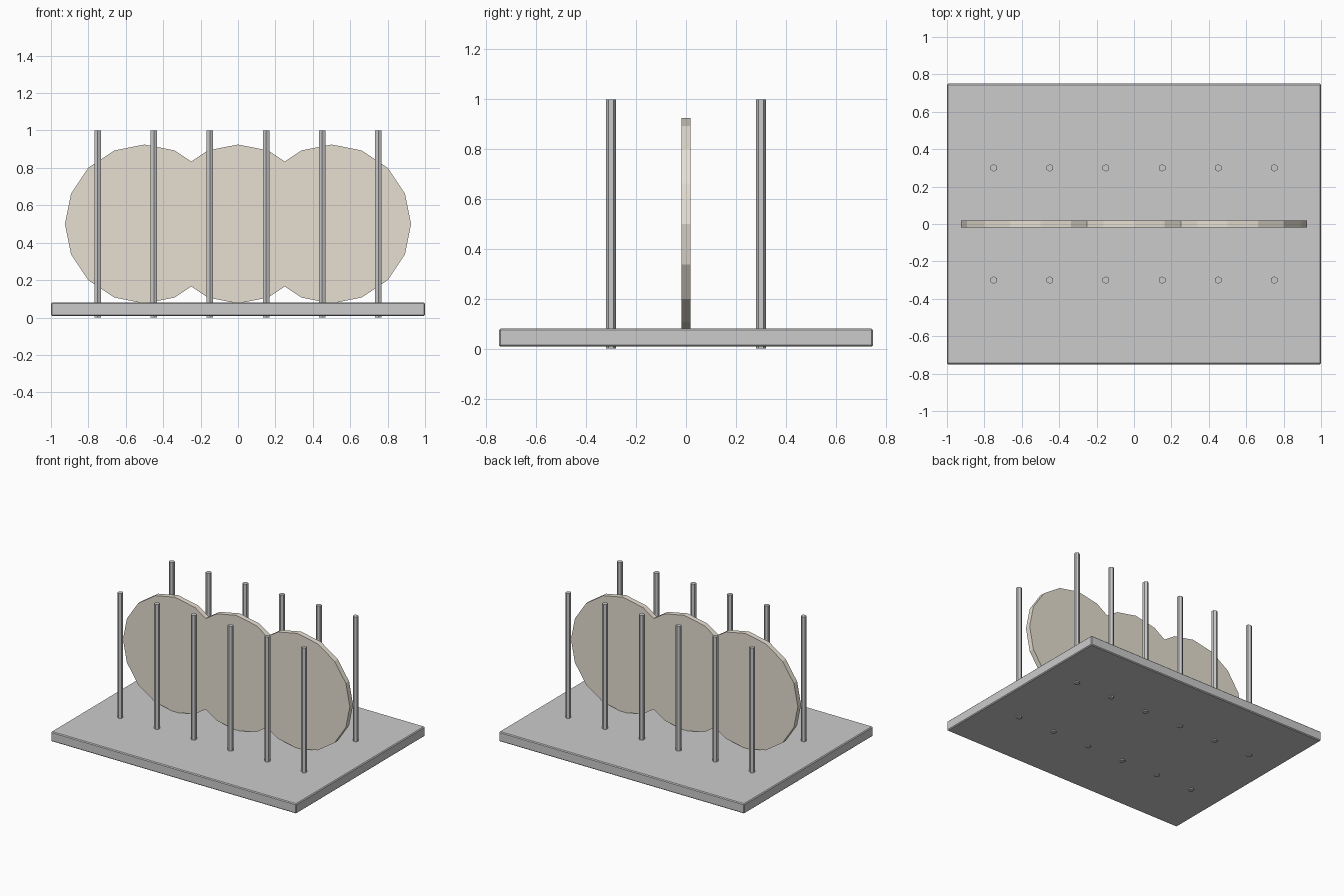
import bpy, bmesh
from math import sin, cos, pi

if "Cube" in bpy.data.objects:
    bpy.data.objects.remove(bpy.data.objects["Cube"])

# base slab with a tiny edge bevel
bpy.ops.mesh.primitive_cube_add(size=1, location=(0, 0, 0.044))
base = bpy.context.object
base.name = "base_slab"
base.scale = (2, 1.5, 0.072)
bpy.ops.object.transform_apply(location=False, rotation=False, scale=True)
bev = base.modifiers.new("edge_bevel", "BEVEL")
bev.width = 0.006
bev.segments = 1

# two rows of six-sided rods, passing through the slab
for row, y in (("front", -0.3), ("back", 0.3)):
    for i in range(6):
        bpy.ops.mesh.primitive_cylinder_add(
            vertices=6, radius=0.02, depth=1, location=(-0.75 + 0.3 * i, y, 0.5))
        bpy.context.object.name = f"{row}_rod_{i + 1}"

# scalloped centre panel: outline of three merged 16-sided discs
R, SPACING, T, ZC = 0.425, 0.5, 0.038, 0.5
top = []
for c in (-1, 0, 1):
    for k in range(8, -1, -1):
        dx, dz = R * cos(k * pi / 8), R * sin(k * pi / 8)
        if (c > -1 and dx < -SPACING / 2) or (c < 1 and dx > SPACING / 2):
            continue
        top.append((c * SPACING + dx, dz))
# valleys where neighbouring discs cross
x1, z1 = R * cos(3 * pi / 8), R * sin(3 * pi / 8)
x2 = z2 = R * cos(pi / 4)
notch = z1 + (z2 - z1) * (SPACING / 2 - x1) / (x2 - x1)
top += [(-SPACING / 2, notch), (SPACING / 2, notch)]
top.sort()
outline = top + [(x, -z) for x, z in reversed(top[1:-1])]

bm = bmesh.new()
face = bm.faces.new([bm.verts.new((x, -T / 2, ZC + z)) for x, z in outline])
ext = bmesh.ops.extrude_face_region(bm, geom=[face], use_keep_orig=True)
bmesh.ops.translate(bm, vec=(0, T, 0),
                    verts=[g for g in ext["geom"] if isinstance(g, bmesh.types.BMVert)])
bmesh.ops.recalc_face_normals(bm, faces=bm.faces)
mesh = bpy.data.meshes.new("scalloped_panel")
bm.to_mesh(mesh)
bm.free()
panel = bpy.data.objects.new("scalloped_panel", mesh)
bpy.context.collection.objects.link(panel)
mat = bpy.data.materials.new("beige")
mat.diffuse_color = (0.8, 0.74, 0.64, 1)
mat.use_nodes = True
mat.node_tree.nodes["Principled BSDF"].inputs["Base Color"].default_value = mat.diffuse_color
mesh.materials.append(mat)
